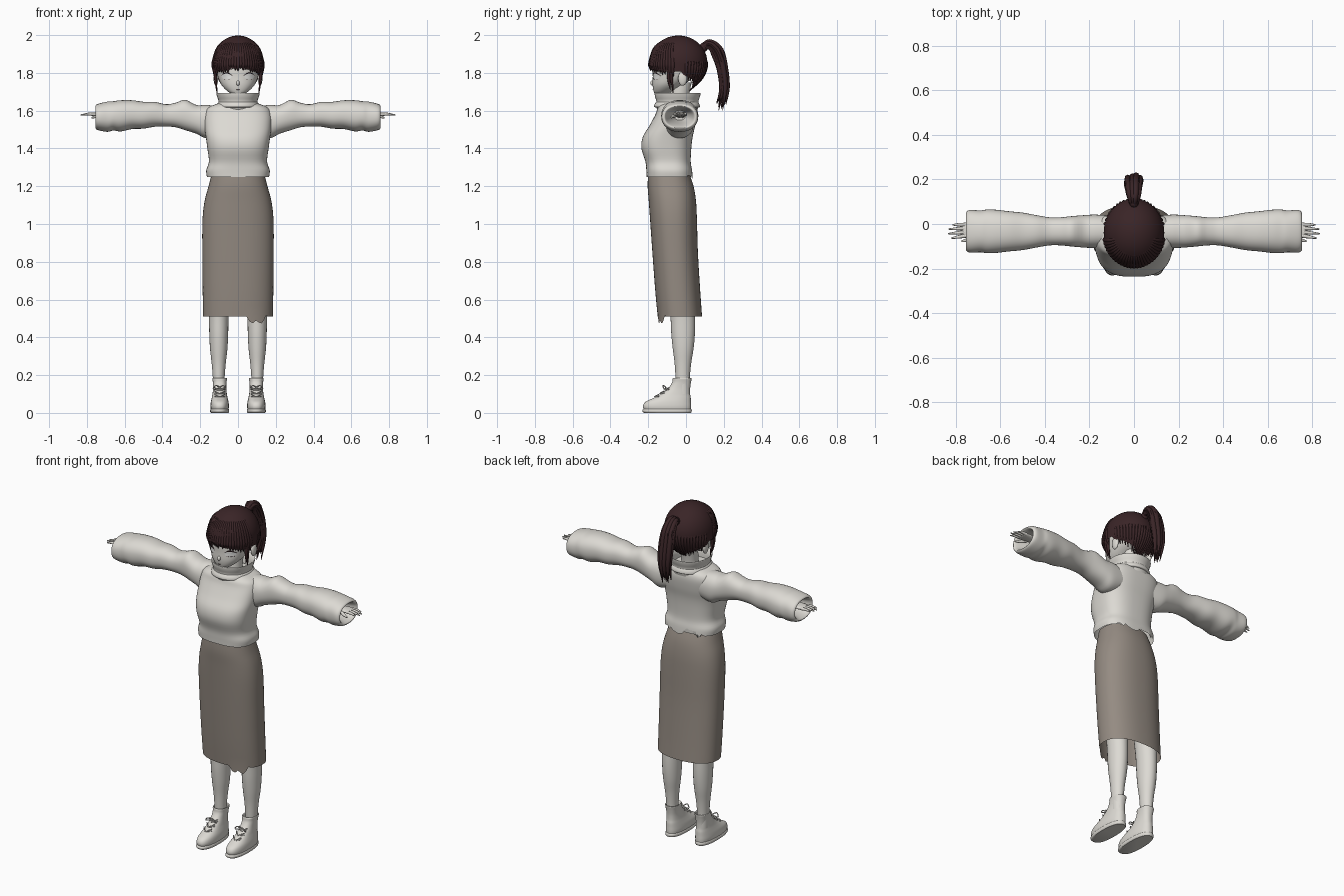
import bpy, bmesh, math, random
from mathutils import Vector
from mathutils.bvhtree import BVHTree

random.seed(4)
if "Cube" in bpy.data.objects:
    bpy.data.objects.remove(bpy.data.objects["Cube"])
made = []


def material(name, *rgb):
    m = bpy.data.materials.new(name)
    m.use_nodes = True
    m.diffuse_color = (*rgb, 1)
    m.node_tree.nodes["Principled BSDF"].inputs["Base Color"].default_value = (*rgb, 1)
    return m


CREAM = material("pale_cream", .72, .7, .655)
TAUPE = material("taupe_cloth", .3, .26, .225)
HAIR = material("dark_brown_hair", .042, .018, .02)
WHITE = material("eye_white", .8, .8, .78)


def finish(name, mesh, mat, mirror=False):
    ob = bpy.data.objects.new(name, mesh)
    bpy.context.collection.objects.link(ob)
    mesh.materials.clear()
    mesh.materials.append(mat)
    if mirror:
        ob.modifiers.new("mirror", "MIRROR").use_mirror_merge = False
    made.append(ob)
    return ob


def grid_mesh(name, rows, mat, mirror=False, caps=(False, False)):
    """Skin closed rows of points, one after the other."""
    bm = bmesh.new()
    vs = [[bm.verts.new(p) for p in row] for row in rows]
    n = len(vs[0])
    for lo, hi in zip(vs, vs[1:]):
        for i in range(n):
            j = (i + 1) % n
            bm.faces.new((lo[i], lo[j], hi[j], hi[i]))
    for use, row in zip(caps, (vs[0][::-1], vs[-1])):
        if use:
            bm.faces.new(row)
    bmesh.ops.recalc_face_normals(bm, faces=bm.faces)
    me = bpy.data.meshes.new(name)
    bm.to_mesh(me)
    bm.free()
    return finish(name, me, mat, mirror)


def catmull(rows, sub):
    out = []
    for i in range(len(rows) - 1):
        quad = [rows[max(0, min(len(rows) - 1, i + k))] for k in (-1, 0, 1, 2)]
        for s in range(sub):
            t = s / sub
            out.append([b + t / 2 * (c - a + t * (2*a - 5*b + 4*c - d + t * (3*(b - c) + d - a)))
                        for a, b, c, d in zip(*quad)])
    return out + [list(rows[-1])]


def loft(name, rings, mat, axis="z", mid=0, n=2.3, seg=40, sub=4, hem=None, **kw):
    """Rings are (position, half width, low side, high side)."""
    rows = []
    for k, (t, half, lo, hi) in enumerate(catmull(rings, sub)):
        row = []
        for i in range(seg):
            w = math.tau * i / seg
            c, s = (math.copysign(abs(f) ** (2 / n), f) for f in (math.cos(w), math.sin(w)))
            a, b = mid + half * c, (lo + hi) / 2 + (hi - lo) / 2 * s
            p = Vector((a, b, t) if axis == "z" else (t, a, b))
            if hem and k == 0:
                p.z += hem(p)
            row.append(p)
        rows.append(row)
    return grid_mesh(name, rows, mat, **kw)


def tubes(name, paths, mat, mirror=False, res=2):
    """Tapered tubes; each path is a list of (point, radius)."""
    cu = bpy.data.curves.new(name, "CURVE")
    cu.dimensions, cu.bevel_depth, cu.bevel_resolution = "3D", 1, res
    cu.use_fill_caps = True
    for path in paths:
        sp = cu.splines.new("POLY")
        pts = catmull([(*p, r) for p, r in path], 4)
        sp.points.add(len(pts) - 1)
        for q, (x, y, z, r) in zip(sp.points, pts):
            q.co, q.radius = (x, y, z, 1), max(r, .0005)
    tmp = bpy.data.objects.new(name, cu)
    bpy.context.collection.objects.link(tmp)
    bpy.context.view_layer.update()
    me = bpy.data.meshes.new_from_object(tmp.evaluated_get(bpy.context.evaluated_depsgraph_get()))
    bpy.data.objects.remove(tmp)
    return finish(name, me, mat, mirror)


def ball(name, loc, size, mat, mirror=False):
    bm = bmesh.new()
    bmesh.ops.create_uvsphere(bm, u_segments=16, v_segments=10, radius=1)
    for v in bm.verts:
        v.co = Vector(a * b for a, b in zip(v.co, size)) + Vector(loc)
    me = bpy.data.meshes.new(name)
    bm.to_mesh(me)
    bm.free()
    return finish(name, me, mat, mirror)


# Skirt and sweater, each with a ragged stretch of hem
loft("skirt", [(.51, .185, -.15, .085), (.65, .187, -.163, .075), (.85, .189, -.178, .063),
               (1.02, .188, -.19, .058), (1.12, .177, -.197, .053), (1.2, .156, -.203, .04),
               (1.27, .138, -.2, .015)], TAUPE, seg=64,
     hem=lambda p: random.uniform(-.04, .01) if p.y < 0 and .05 < p.x < .15 else 0)
loft("sweater_body", [(1.25, .165, -.208, .035), (1.285, .168, -.21, .032), (1.33, .154, -.215, .025),
                      (1.4, .162, -.236, .028), (1.46, .17, -.229, .035), (1.52, .178, -.194, .048),
                      (1.58, .178, -.162, .056), (1.615, .16, -.15, .052), (1.637, .11, -.135, .04)],
     CREAM, n=2.7, seg=64, caps=(False, True),
     hem=lambda p: random.uniform(-.02, .035) if p.y > .01 else 0)
loft("collar", [(1.6, .1, -.15, .06), (1.625, .106, -.16, .066), (1.65, .103, -.157, .066),
                (1.675, .111, -.164, .074), (1.693, .115, -.166, .077), (1.69, .106, -.156, .068),
                (1.665, .093, -.144, .056), (1.62, .09, -.14, .05)], CREAM, n=2.1)
loft("collar_fold", [(1.616, .106, -.155, .064), (1.62, .113, -.168, .073), (1.634, .111, -.166, .071),
                     (1.65, .1, -.155, .062)], CREAM, n=2.1)
# Sleeves with lumpy folds, the cuff turned inward
loft("sleeves", [(.1, .07, 1.47, 1.625), (.17, .075, 1.455, 1.63), (.22, .073, 1.478, 1.63),
                 (.28, .068, 1.497, 1.657), (.33, .063, 1.512, 1.642), (.38, .063, 1.516, 1.634),
                 (.44, .073, 1.515, 1.646), (.5, .084, 1.505, 1.647), (.56, .09, 1.503, 1.655),
                 (.62, .097, 1.49, 1.655), (.66, .098, 1.495, 1.65), (.69, .094, 1.488, 1.648),
                 (.735, .096, 1.495, 1.638), (.752, .088, 1.503, 1.63), (.748, .076, 1.513, 1.62),
                 (.7, .06, 1.53, 1.61), (.6, .03, 1.55, 1.6)],
     CREAM, axis="x", mid=-.033, mirror=True, caps=(False, True))

# Hands: palm, four fingers, thumb
loft("palms", [(.6, .022, 1.56, 1.597), (.69, .023, 1.565, 1.593), (.73, .034, 1.568, 1.592),
               (.765, .033, 1.572, 1.588), (.772, .028, 1.575, 1.585)],
     CREAM, axis="x", mid=-.028, seg=20, mirror=True, caps=(True, True))
fingers = [[((.755, y, 1.58), .009), ((.79, y * 1.1, 1.582), .0075), ((tip, y * 1.2, 1.577), .003)]
           for y, tip in ((-.053, .82), (-.036, .834), (-.019, .832), (-.003, .815))]
fingers.append([((.715, -.05, 1.577), .011), ((.745, -.07, 1.57), .009), ((.775, -.078, 1.563), .004)])
tubes("fingers", fingers, CREAM, True)

# Legs and ankle boots
loft("legs", [(.1, .03, -.05, .02), (.18, .031, -.055, .02), (.26, .037, -.06, .027), (.34, .046, -.07, .04),
              (.42, .05, -.078, .047), (.52, .053, -.083, .047), (.7, .065, -.1, .04), (.95, .075, -.13, .03)],
     CREAM, mid=.102, n=2, seg=24, mirror=True)
loft("boots", [(.014, .046, -.222, .026), (.035, .049, -.228, .027), (.058, .047, -.215, .026),
               (.08, .042, -.17, .025), (.1, .038, -.133, .022), (.13, .035, -.095, .022),
               (.16, .036, -.074, .026), (.182, .039, -.07, .03), (.181, .034, -.063, .025),
               (.15, .03, -.055, .02)], CREAM, mid=.097, n=2.4, seg=32, mirror=True)
loft("soles", [(0, .046, -.222, .026), (.006, .05, -.23, .03), (.016, .05, -.231, .03), (.022, .046, -.224, .026)],
     CREAM, mid=.097, n=2.4, seg=32, sub=2, mirror=True, caps=(True, True))
laces = [[((.097 + s * .026, y + .022, z + .002), .003), ((.097, y, z), .003), ((.097 - s * .026, y + .022, z + .012), .003)]
         for y, z in ((-.166, .086), (-.138, .103), (-.112, .122)) for s in (-1, 1)]
for s in (-1, 1):
    laces.append([((.097, -.105, .135), .003), ((.097 + s * .02, -.122, .145), .003),
                  ((.097 + s * .034, -.115, .125), .003), ((.097, -.108, .132), .003)])
tubes("boot_laces", laces, CREAM, True, 1)

# Head, neck, ears and nose
loft("neck", [(1.58, .055, -.1, .025), (1.65, .046, -.088, .012), (1.75, .048, -.08, .03)], CREAM, n=2, seg=24)
head = loft("head", [(1.677, .012, -.155, -.125), (1.688, .034, -.165, -.1), (1.71, .064, -.173, -.06),
                     (1.74, .09, -.177, -.01), (1.78, .107, -.176, .045), (1.82, .115, -.176, .07),
                     (1.88, .115, -.168, .08), (1.94, .09, -.135, .055), (1.972, .04, -.09, .01)],
            CREAM, n=2.2, caps=(True, True))
ball("ears", (.117, -.018, 1.77), (.012, .024, .038), CREAM, True)
ball("nose", (0, -.177, 1.746), (.009, .012, .014), CREAM)
skin = BVHTree.FromPolygons([v.co for v in head.data.vertices], [list(p.vertices) for p in head.data.polygons])


def on_face(x, z, lift=.002):
    hit = skin.ray_cast(Vector((x, -1, z)), Vector((0, 1, 0)))[0]
    return hit - Vector((0, lift, 0))


# Eyes as thin plates, with lashes, brows and mouth as fine lines
rows = [[on_face(.06 + r * .027 * math.cos(math.tau * i / 20), 1.782 + r * .016 * math.sin(math.tau * i / 20), .003)
         for i in range(20)] for r in (1, .6, .1)]
grid_mesh("eyes", rows, WHITE, True, (False, True))


def line(cx, cz, w, rise, r):
    return [(on_face(cx + w * k, cz + rise * (1 - k * k)), r * (1.2 - abs(k))) for k in (-1, -.5, 0, .5, 1)]


tubes("lashes_and_brows", [line(.06, 1.785, .03, .014, .003), line(.06, 1.768, .02, -.003, .001),
                           line(.06, 1.815, .03, .006, .0025)], HAIR, True, 1)
tubes("mouth", [line(0, 1.712, .014, -.002, .0015)], HAIR, res=1)


# Hair: cap with a hem that varies round the head, then locks laid over it
def hem_height(deg):
    d = abs(deg)
    if d < 62:
        return 1.825 - .0003 * d
    return 1.805 if d < 100 else 1.785 - .001 * (d - 100)


def hair_point(deg, s, low=None, grow=1):
    a = math.radians(deg)
    if s <= 1:
        r, z = math.sin(s * math.pi / 2), 1.855 + .143 * grow * math.cos(s * math.pi / 2)
    else:
        drop = (s - 1) * (1.855 - (low or hem_height(deg)))
        back = max(0, -math.cos(a))
        r, z = 1 - (2.5 + 24 * back) * drop ** 2, 1.855 - drop
    r *= grow
    return Vector((.136 * r * math.sin(a), -.04 - .153 * r * math.cos(a), z))


grid_mesh("hair_cap", [[hair_point(i * 5 - 180, .03 + s * .1) for i in range(72)] for s in range(20)],
          HAIR, caps=(True, False))
locks = []
for k in range(27):
    deg = -78 + k * 6
    low = 1.815 - .0003 * abs(deg) + random.uniform(-.014, .012)
    locks.append([(hair_point(deg * t, s, low, .965), r) for s, t, r in
                  ((.2, .9, .004), (.6, .95, .01), (1, 1, .0115), (1.5, 1, .01), (2, 1.02, .001))])
for k in range(23):
    deg = 106 + k * 148 / 22
    low = hem_height(deg if deg < 180 else 360 - deg) + random.uniform(-.025, 0)
    locks.append([(hair_point(deg, s, low, .97), r) for s, r in
                  ((.5, .003), (1, .007), (1.5, .009), (2, .001))])
tubes("hair_locks", locks, HAIR)
tubes("side_locks", [[(hair_point(d, 1.1, 1.75, .93), .012), (Vector((.119, y, 1.78)), .009),
                      (Vector((.115, y + .006, 1.73)), .005), (Vector((.11, y + .01, end)), .001)]
                     for d, y, end in ((70, -.092, 1.71), (76, -.078, 1.685))], HAIR, True)

# Ponytail: a tie and a bundle of drooping locks
ball("hair_tie", (0, .093, 1.935), (.02, .022, .025), HAIR)
tail = []
for k in range(13):
    w = k * 2.4
    dx, dy = .031 * math.cos(w) * math.sqrt(k / 13), .019 * math.sin(w) * math.sqrt(k / 13)
    tail.append([((dx * .3, .08, 1.93 + dy * .5), .009), ((dx * .8, .125, 1.95 + dy), .012),
                 ((dx, .167 + dy, 1.905 + dy), .015), ((dx * 1.2, .192 + dy, 1.82), .015),
                 ((dx * 1.1, .203 + dy, 1.72), .012),
                 ((dx * .8, .185 + dy * 1.6, 1.6 + random.uniform(0, .04)), .001)])
tubes("ponytail", tail, HAIR)

# Smooth shading with crisp edges kept
bpy.ops.object.select_all(action="DESELECT")
for ob in made:
    ob.select_set(True)
bpy.context.view_layer.objects.active = made[0]
bpy.ops.object.shade_smooth_by_angle(angle=math.radians(45))
